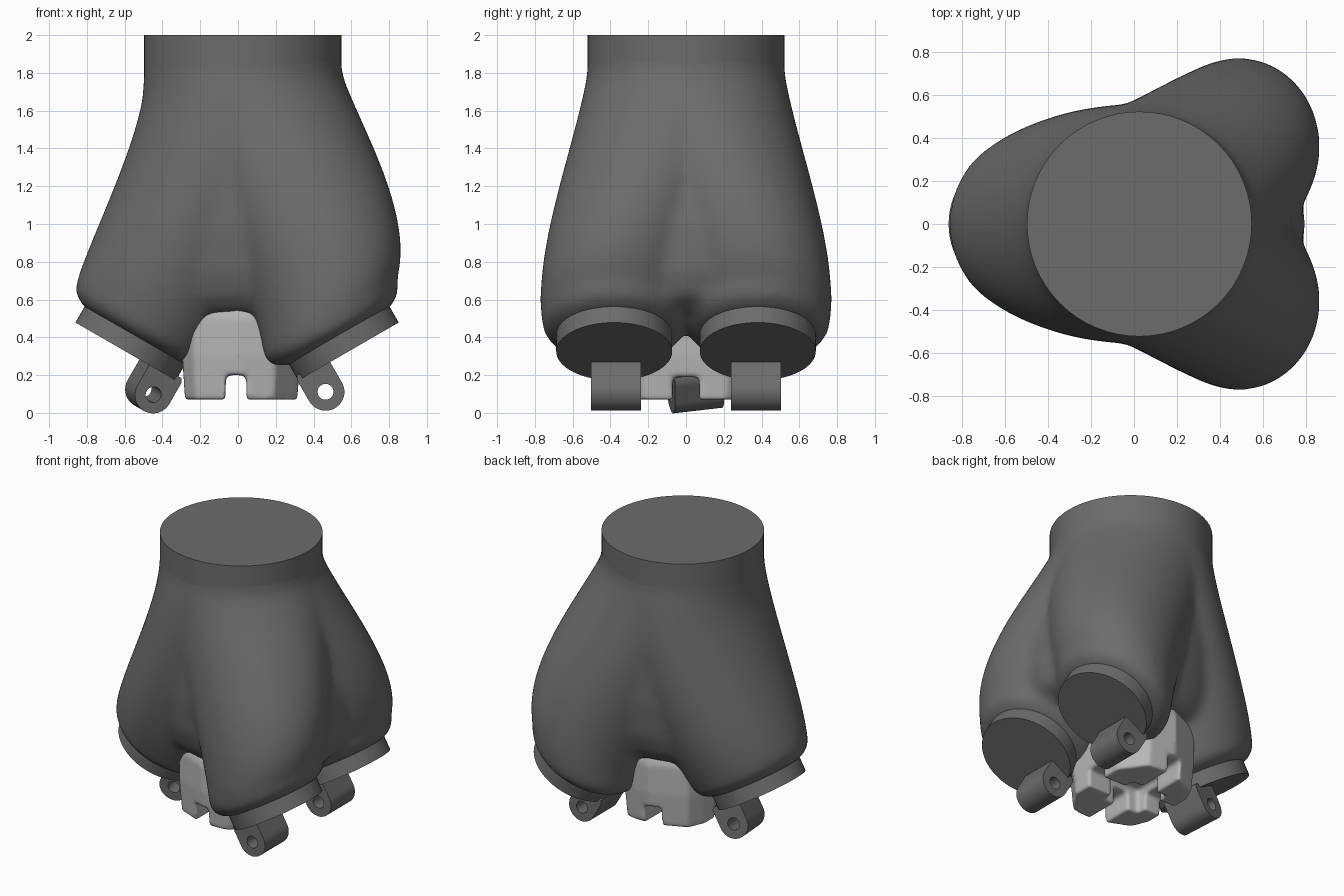
import bpy, bmesh, math
from mathutils import Matrix, Vector

if "Cube" in bpy.data.objects:
    bpy.data.objects.remove(bpy.data.objects["Cube"])


def material(name, v):
    m = bpy.data.materials.new(name)
    m.diffuse_color = (v, v, v, 1)
    m.use_nodes = True
    m.node_tree.nodes["Principled BSDF"].inputs["Base Color"].default_value = m.diffuse_color
    return m


DARK, LIGHT = material("dark_grey", 0.15), material("light_grey", 0.47)


def finish(bm, name, mat, angle=35):
    bmesh.ops.recalc_face_normals(bm, faces=bm.faces)
    me = bpy.data.meshes.new(name)
    bm.to_mesh(me)
    bm.free()
    ob = bpy.data.objects.new(name, me)
    bpy.context.collection.objects.link(ob)
    me.materials.append(mat)
    bpy.ops.object.select_all(action='DESELECT')
    ob.select_set(True)
    bpy.context.view_layer.objects.active = ob
    bpy.ops.object.shade_smooth_by_angle(angle=math.radians(angle))
    return ob


def cylinder(name, r, depth, matrix, mat):
    bm = bmesh.new()
    bmesh.ops.create_cone(bm, cap_ends=True, segments=64, radius1=r, radius2=r,
                          depth=depth, matrix=matrix)
    return finish(bm, name, mat)


def loft(bm, rings):
    loops = [[bm.verts.new(p) for p in ring] for ring in rings]
    n = len(loops[0])
    for a, b in zip(loops, loops[1:]):
        for i in range(n):
            bm.faces.new((a[i], a[(i + 1) % n], b[(i + 1) % n], b[i]))
    bm.faces.new(loops[0])
    bm.faces.new(loops[-1])


def soften(ob, voxel, steps):
    r = ob.modifiers.new("fuse", 'REMESH')
    r.mode, r.voxel_size, r.use_smooth_shade = 'VOXEL', voxel, True
    s = ob.modifiers.new("soften", 'SMOOTH')
    s.factor, s.iterations = 0.5, steps


# leg frames: origin at pad underside, local z up the leg, local x outward
def frame(x, y, turn):
    return (Matrix.Translation((x, y, 0.325)) @ Matrix.Rotation(turn, 4, 'Z')
            @ Matrix.Rotation(math.radians(-30), 4, 'Y'))


# name, frame, first path handle, second handle, lug twist, lug y shift
LEGS = [
    ("left", frame(-0.595, 0, math.pi), (0.025, 0, 1.45), (-0.34, 0, 0.80), 13, -0.05),
    ("front_right", frame(0.585, -0.38, 0), (0.14, -0.09, 1.45), (0.52, -0.37, 0.88), 0, 0.01),
    ("back_right", frame(0.585, 0.38, 0), (0.14, 0.09, 1.45), (0.52, 0.37, 0.88), 0, -0.01),
]


def ring(c, rx, ry, x_axis, n=64):
    y_axis = Vector((0, 1, 0))
    return [c + x_axis * (rx * math.cos(2 * math.pi * i / n))
            + y_axis * (ry * math.sin(2 * math.pi * i / n)) for i in range(n)]


# flared body: three lofted legs and a core, fused together
bm = bmesh.new()
for name, M, h1, h2, twist, shift in LEGS:
    side = -1 if name == "left" else 1
    p0, p1, p2 = Vector((0.025, 0, 1.8)), Vector(h1), Vector(h2)
    p3 = M @ Vector((0.005, 0, 0.2))
    rings = [ring(Vector((0.025, 0, 1.92)), 0.522, 0.522, Vector((side, 0, 0)))]
    for k in range(21):
        t = k / 20
        s = 1 - t
        c = p0 * s**3 + p1 * (3 * s * s * t) + p2 * (3 * s * t * t) + p3 * t**3
        a = math.radians(30) * t
        r = 0.522 - 0.115 * t**1.2
        wide = 1 + 0.56 * t * s if side < 0 else 1 - 0.05 * t
        rings.append(ring(c, r, r * wide, Vector((side * math.cos(a), 0, math.sin(a)))))
    ax = M.to_3x3() @ Vector((1, 0, 0))
    for h, r in ((0.15, 0.395), (0.115, 0.36), (0.09, 0.3)):
        rings.append(ring(M @ Vector((0, 0, h)), r, r * (1 if side < 0 else 0.96), ax))
    loft(bm, rings)
loft(bm, [ring(Vector((x, 0, z)), rx, ry, Vector((1, 0, 0))) for z, x, rx, ry in (
    (1.85, 0.025, 0.52, 0.52), (1.6, 0.04, 0.55, 0.54), (1.3, 0.08, 0.61, 0.56),
    (1.0, 0.12, 0.66, 0.57), (0.75, 0.13, 0.665, 0.54), (0.62, 0.12, 0.64, 0.49),
    (0.54, 0.1, 0.55, 0.42), (0.5, 0.08, 0.35, 0.3))])
body = finish(bm, "flared_body", DARK)
soften(body, 0.022, 24)

# top collar
cylinder("top_collar", 0.522, 0.22, Matrix.Translation((0.025, 0, 1.89)), DARK)

# round pads and pierced hinge lugs
for name, M, h1, h2, twist, shift in LEGS:
    cylinder(name + "_pad", 0.307, 0.14, M @ Matrix.Translation((0, 0, 0.07)), DARK)
    bm = bmesh.new()
    L = (M @ Matrix.Translation((-0.212, shift, -0.124))
         @ Matrix.Rotation(math.radians(twist), 4, 'Z'))
    n, r, top, half = 48, 0.1, 0.15, 0.133
    outer, inner = [], []
    for i in range(n):
        c, s = math.cos(2 * math.pi * i / n), math.sin(2 * math.pi * i / n)
        k = r if s <= 1e-6 else min(r / max(abs(c), 1e-6), top / s)
        outer.append((c * k, s * k))
        inner.append((c * 0.042, s * 0.042))
    loops = [[bm.verts.new(L @ Vector((x, y, z))) for x, z in pts]
             for pts, y in ((outer, -half), (outer, half), (inner, half), (inner, -half))]
    for a, b in zip(loops, loops[1:] + loops[:1]):
        for i in range(n):
            j = (i + 1) % n
            bm.faces.new((a[i], a[j], b[j], b[i]))
    finish(bm, name + "_hinge_lug", DARK)

# palm block between the legs, with crossed grooves underneath
half_outline = [(-0.295, -0.2), (-0.24, -0.32), (0.0, -0.42), (0.2, -0.4), (0.33, -0.22)]
outline = half_outline + [(x, -y) for x, y in reversed(half_outline)]
bm = bmesh.new()
loft(bm, [[(x * k, y * k, z) for x, y in outline]
          for z, k in ((0.07, 0.95), (0.3, 1.0), (0.5, 1.0), (0.7, 0.8))])
palm = finish(bm, "palm_block", LIGHT)
for i, (sx, sy, top) in enumerate(((0.11, 1.2, 0.2), (1.2, 0.14, 0.19), (0.28, 0.28, 0.24))):
    bm = bmesh.new()
    bmesh.ops.create_cube(bm, size=1, matrix=Matrix.Translation((-0.01, 0, top - 0.2))
                          @ Matrix.Diagonal((sx, sy, 0.4, 1)))
    cutter = finish(bm, f"groove_cutter_{i}", LIGHT)
    cutter.hide_render = True
    cutter.hide_set(True)
    b = palm.modifiers.new("groove", 'BOOLEAN')
    b.operation, b.object = 'DIFFERENCE', cutter
soften(palm, 0.012, 14)
